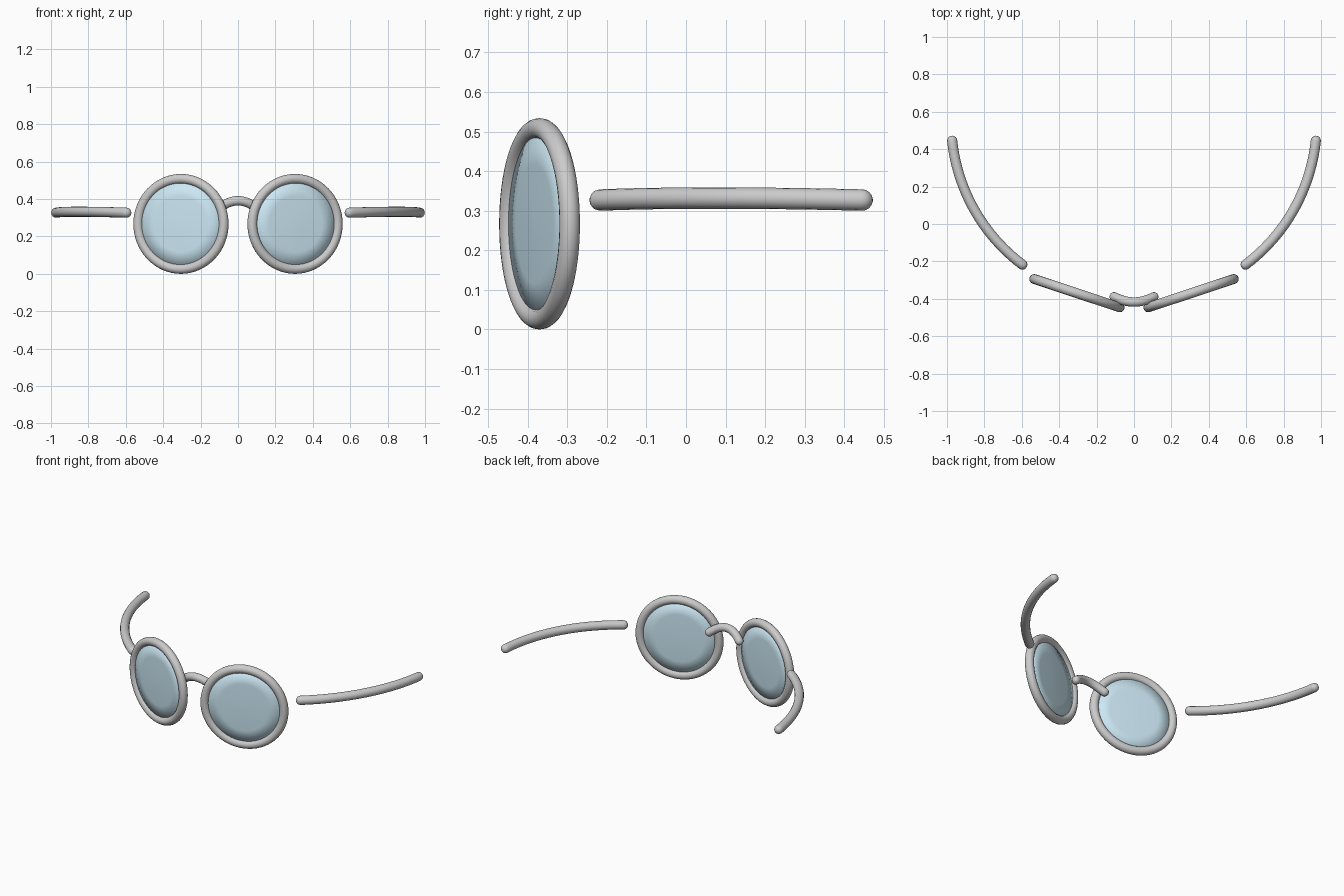
import bpy, bmesh, math
from mathutils import Vector

if "Cube" in bpy.data.objects:
    bpy.data.objects.remove(bpy.data.objects["Cube"])

TILT = math.radians(18.4)
RIM_C = Vector((0.305, -0.37, 0.267))


def sweep(name, rings, sides):
    """Skin circular rings given as (centre, direction, radius)."""
    bm = bmesh.new()
    loops = []
    for c, d, r in rings:
        q = d.to_track_quat('Z', 'Y')
        loops.append([bm.verts.new(c + q @ Vector((r * math.cos(a), r * math.sin(a), 0)))
                      for a in (2 * math.pi * i / sides for i in range(sides))])
    for a, b in zip(loops, loops[1:]):
        for i in range(sides):
            j = (i + 1) % sides
            bm.faces.new((a[i], a[j], b[j], b[i]))
    bm.faces.new(loops[0][::-1])
    bm.faces.new(loops[-1])
    bmesh.ops.recalc_face_normals(bm, faces=bm.faces)
    me = bpy.data.meshes.new(name)
    bm.to_mesh(me)
    bm.free()
    me.shade_smooth()
    ob = bpy.data.objects.new(name, me)
    bpy.context.collection.objects.link(ob)
    return ob


def rod(name, pts, r, sides=16):
    """Round-ended rod along a list of points."""
    n = len(pts)
    dirs = [(pts[min(i + 1, n - 1)] - pts[max(i - 1, 0)]).normalized() for i in range(n)]
    caps = [math.radians(a) for a in (80, 60, 40, 20)]
    rings = [(pts[0] - dirs[0] * r * math.sin(a), dirs[0], r * math.cos(a)) for a in caps]
    rings += [(p, d, r) for p, d in zip(pts, dirs)]
    rings += [(pts[-1] + dirs[-1] * r * math.sin(a), dirs[-1], r * math.cos(a))
              for a in reversed(caps)]
    return sweep(name, rings, sides)


glass = bpy.data.materials.new("lens_glass")
glass.diffuse_color = (0.6, 0.8, 0.9, 1)
glass.use_nodes = True
glass.node_tree.nodes["Principled BSDF"].inputs["Base Color"].default_value = glass.diffuse_color

for side, label in ((-1, "left"), (1, "right")):
    centre = Vector((side * RIM_C.x, RIM_C.y, RIM_C.z))

    # Round rim
    bpy.ops.mesh.primitive_torus_add(
        major_segments=64, minor_segments=16, major_radius=0.241, minor_radius=0.026,
        location=centre, rotation=(math.pi / 2, 0, side * TILT))
    rim = bpy.context.object
    rim.name = label + "_rim"
    rim.data.shade_smooth()

    # Gently domed lens
    front = Vector((side * math.sin(TILT), -math.cos(TILT), 0))
    prof = [(-0.018, 0.01), (-0.0165, 0.08), (-0.014, 0.15), (-0.01, 0.228)]
    prof += [(-o, r) for o, r in reversed(prof)]
    lens = sweep(label + "_lens", [(centre + front * o, front, r) for o, r in prof], 48)
    lens.data.materials.append(glass)

    # Curved side arm: circular arc from hinge end to ear end
    a, b = Vector((0.597, -0.217, 0.327)), Vector((0.972, 0.445, 0.327))
    chord = b - a
    out = Vector((chord.y, -chord.x, 0)).normalized()
    sag = 0.079
    rad = chord.length ** 2 / (8 * sag) + sag / 2
    half = math.asin(chord.length / 2 / rad)
    mid = (a + b) / 2 + out * (sag - rad)
    pts = []
    for i in range(25):
        t = -1 + i / 12
        p = mid + rad * (out * math.cos(half * t) + chord.normalized() * math.sin(half * t))
        pts.append(Vector((side * p.x, p.y, p.z + 0.005 * (1 - t * t))))
    rod(label + "_arm", pts, 0.027)

# Arched nose bridge, bowed forward and up
pts = []
for i in range(17):
    t = -1 + i / 8
    pts.append(Vector((0.106 * t, -0.417 + 0.028 * t * t, 0.391 - 0.046 * t * t)))
rod("nose_bridge", pts, 0.025)
